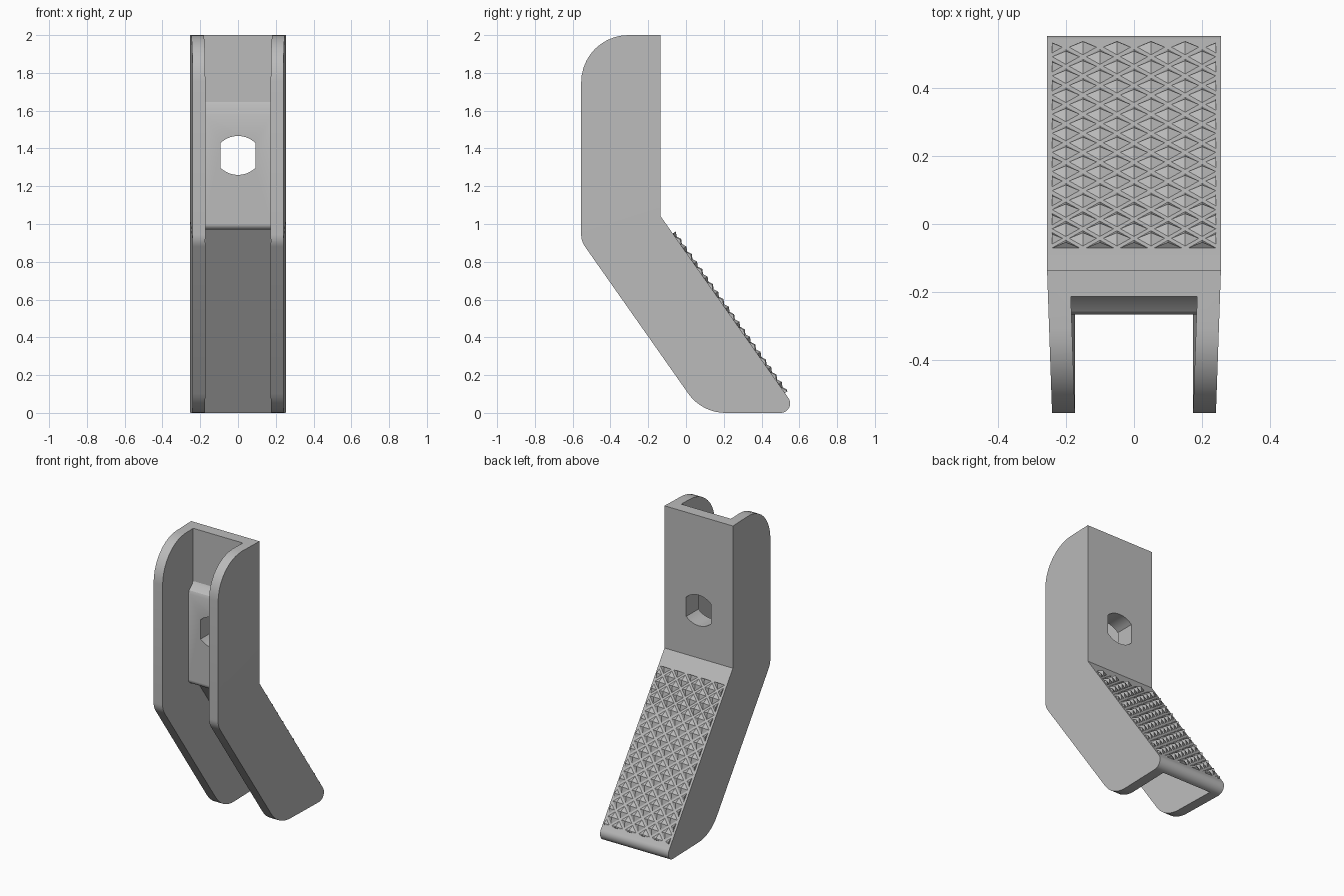
import bpy, bmesh, math
from mathutils import Vector

old = bpy.data.objects.get("Cube")
if old:
    bpy.data.objects.remove(old, do_unlink=True)

grey = bpy.data.materials.new("plain grey")
grey.use_nodes = True
grey.diffuse_color = (0.5, 0.5, 0.5, 1)
grey.node_tree.nodes["Principled BSDF"].inputs["Base Color"].default_value = (0.5, 0.5, 0.5, 1)

# Side plane frame (y, z): the back bends at BEND, the leg runs along ALONG
BEND = Vector((-0.135, 1.042))
ALONG = Vector((0.575, -0.818)).normalized()
OUT = Vector((-ALONG.y, ALONG.x))
DEPTH = 0.42
TAPER = 0.035


def leg(s, d):
    """Point on the leg: s down the back slope, d in from it."""
    return BEND + ALONG * s - OUT * d


def depth(p):
    return max(BEND.x - p.x, (BEND - p).dot(OUT))


def fillet(a, b, c, r, n=8):
    """Arc points rounding corner b."""
    u, v = (a - b).normalized(), (c - b).normalized()
    half = u.angle(v) / 2
    mid = (u + v).normalized()
    centre = b + mid * (r / math.sin(half))
    side = (u - v).normalized()
    sweep = math.pi / 2 - half
    pts = []
    for i in range(n + 1):
        t = sweep * (1 - 2 * i / n)
        pts.append(centre + (side * math.sin(t) - mid * math.cos(t)) * r)
    return pts


def finish(name, bm):
    bmesh.ops.recalc_face_normals(bm, faces=bm.faces)
    mesh = bpy.data.meshes.new(name)
    bm.to_mesh(mesh)
    bm.free()
    mesh.materials.append(grey)
    ob = bpy.data.objects.new(name, mesh)
    bpy.context.collection.objects.link(ob)
    return ob


def tapered_solid(name, outline, width, i, j):
    """Extrude a side outline across x, with its sides creased from point i to j."""
    bm = bmesh.new()
    rows = [[bm.verts.new((s * (width - TAPER * depth(p)), p.x, p.y)) for p in outline]
            for s in (-1, 1)]
    n = len(outline)
    for k in range(n):
        m = (k + 1) % n
        bm.faces.new((rows[0][k], rows[0][m], rows[1][m], rows[1][k]))
    for row in rows:
        bm.faces.new(row[i:j + 1])
        bm.faces.new(row[j:] + row[:i + 1])
    return finish(name, bm)


# Bracket body outline, starting at the bend in the back
front = BEND.x - DEPTH
top_back, top_front = Vector((BEND.x, 2)), Vector((front, 2))
slope = -ALONG.y / ALONG.x
front_bend = Vector((front, BEND.y - (DEPTH - DEPTH * OUT.x) / OUT.y))
toe = Vector((front_bend.x + front_bend.y / slope, 0))
heel = Vector((BEND.x + BEND.y / slope, 0))
outline = [BEND, top_back]
outline += fillet(top_back, top_front, front_bend, 0.25, 10)
bend_arc = fillet(top_front, front_bend, toe, 0.11, 6)
crease = len(outline) + 3
outline += bend_arc
outline += fillet(front_bend, toe, heel, 0.24)
outline += fillet(toe, heel, BEND, 0.05, 10)
body = tapered_solid("bracket_body", outline, 0.255, 0, crease)

# Channel between the side walls, leaving the web and its thick boss
split = Vector((-0.265, 1.001))
step = Vector((-0.265, 0.97))
channel = [split, Vector((-0.265, 1.58)), Vector((-0.257, 1.60)), Vector((-0.222, 1.63)),
           Vector((-0.213, 1.645)), Vector((-0.213, 2.1)), Vector((-0.8, 2.1))]
channel.append(BEND + (split - BEND) * (0.665 / 0.13))
far = len(channel) - 1
channel += [leg(1.4, 0.8), leg(1.4, 0.08), Vector((-0.182, 0.97))]
channel += fillet(Vector((-0.182, 0.97)), step, split, 0.03, 5)
cavity = tapered_solid("channel_cutter", channel, 0.188, 0, far)

# Bolt hole with flat sides and arched ends
bm = bmesh.new()
ring = []
for end in (1, -1):
    for k in range(13):
        x = 0.093 * end * (1 - k / 6)
        z = math.sqrt(0.133 ** 2 - x * x) - 0.030
        ring.append((x, 1.363 + end * z))
lo, hi = [[bm.verts.new((x, y, z)) for x, z in ring] for y in (-0.4, 0.0)]
bm.faces.new(lo)
bm.faces.new(hi)
for k in range(len(ring)):
    m = (k + 1) % len(ring)
    bm.faces.new((lo[k], lo[m], hi[m], hi[k]))
hole = finish("hole_cutter", bm)

for cutter in (cavity, hole):
    mod = body.modifiers.new("cut", "BOOLEAN")
    mod.operation = "DIFFERENCE"
    mod.solver = "EXACT"
    mod.object = cutter
bpy.context.view_layer.update()
graph = bpy.context.evaluated_depsgraph_get()
cut_mesh = bpy.data.meshes.new_from_object(body.evaluated_get(graph))
body.modifiers.clear()
body.data = cut_mesh
for cutter in (cavity, hole):
    bpy.data.objects.remove(cutter, do_unlink=True)

# Diamond grip: staggered pyramids trimmed to a rectangle on the leg's back
PX, PS, S0, S1, HALF = 0.1, 0.0975, 0.113, 1.145, 0.24
bm = bmesh.new()
for row in range(24):
    for col in range(-3, 4):
        cx = (col + 0.5 * (row % 2)) * PX
        cs = S0 + row * PS / 2
        base = [bm.verts.new((cx + a * 0.044, cs + b * 0.043, -0.002))
                for a, b in ((1, 0), (0, 1), (-1, 0), (0, -1))]
        tip = bm.verts.new((cx, cs, 0.02))
        bm.faces.new(base)
        for k in range(4):
            bm.faces.new((base[k], base[(k + 1) % 4], tip))
for co, no in (((HALF, 0, 0), (1, 0, 0)), ((-HALF, 0, 0), (-1, 0, 0)),
               ((0, S0, 0), (0, -1, 0)), ((0, S1, 0), (0, 1, 0))):
    geom = bm.verts[:] + bm.edges[:] + bm.faces[:]
    bmesh.ops.bisect_plane(bm, geom=geom, plane_co=co, plane_no=no, clear_outer=True)
    bmesh.ops.holes_fill(bm, edges=[e for e in bm.edges if e.is_boundary], sides=6)
for v in bm.verts:
    p = leg(v.co.y, -v.co.z)
    v.co = (v.co.x, p.x, p.y)
finish("diamond_grip", bm)

# Soft rounded corners with crisp edges
bpy.ops.object.select_all(action="DESELECT")
body.select_set(True)
bpy.context.view_layer.objects.active = body
bpy.ops.object.shade_smooth_by_angle(angle=math.radians(25))
